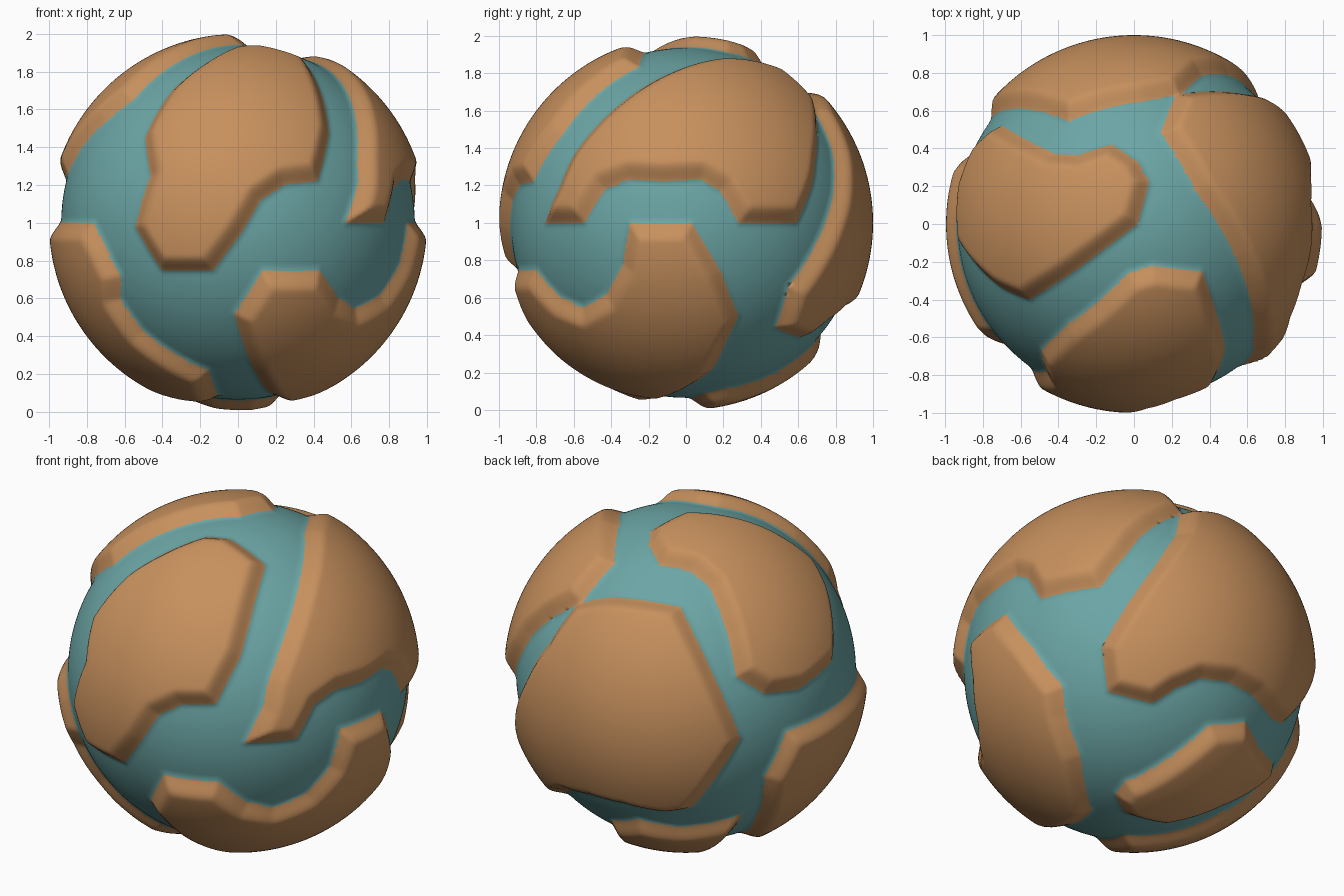
import bpy, bmesh, math
from mathutils import Vector
from mathutils.geometry import intersect_point_line

if "Cube" in bpy.data.objects:
    bpy.data.objects.remove(bpy.data.objects["Cube"])

OCEAN, LAND = 0.935, 1.0

# Viewing directions (azimuth, elevation, height offset) used to place outline points
VIEWS = {"front": (-90, 0, 1), "right": (0, 0, 1), "top": (-90, 90, 0), "under": (-90, -90, 0),
         "back_left": (125, 25, 0), "back_right": (52, -25, 0)}


def outline(view, *pts):
    """Project points seen in a view onto the unit sphere."""
    az, el, off = VIEWS[view]
    a, e = math.radians(az), math.radians(el)
    ca, sa, ce, se = math.cos(a), math.sin(a), math.cos(e), math.sin(e)
    right, up = Vector((-sa, ca, 0)), Vector((-ca * se, -sa * se, ce))
    toward = Vector((ca * ce, sa * ce, se))
    out = []
    for u, v in pts:
        v -= off
        w = math.sqrt(max(0.0, 0.94 ** 2 - u * u - v * v))
        out.append((right * u + up * v + toward * w).normalized())
    return out


# Landmass outlines
front_land = (
    outline("front", (-.40, .75), (-.13, .75), (.02, .95), (.12, 1.12), (.24, 1.2),
            (.42, 1.22), (.48, 1.47))
    + outline("top", (.42, -.42), (.36, -.25), (.10, -.22), (-.03, -.26), (-.2, -.42), (-.35, -.53))
    + outline("front", (-.49, 1.45), (-.46, 1.25), (-.54, .98)))

right_upper_land = (
    outline("right", (-.75, 1.0), (-.54, 1.0), (-.43, 1.18), (-.3, 1.23), (-.12, 1.22),
            (.08, 1.23), (.18, 1.17), (.28, 1.0), (.59, 1.0))
    + outline("back_right", (-.07, .58))
    + outline("top", (.55, .69), (.42, .70), (.22, .68), (.14, .48), (.33, .17), (.5, -.1),
              (.6, -.35), (.63, -.6))
    + outline("front", (.63, 1.2)))

right_lower_land = (
    outline("front", (-.02, .52), (.13, .75), (.43, .75), (.53, .6), (.62, .55), (.75, .62), (.85, .78))
    + outline("right", (-.3, 1.0), (.03, 1.0), (.18, .75), (.28, .5), (.22, .38))
    + outline("back_right", (-.31, -.53), (-.23, -.81))
    + outline("front", (.15, .12), (.05, .3)))

back_land = (
    outline("back_right", (.2, .70), (.09, .52), (-.205, .05), (-.17, -.195), (.08, -.255),
            (.2, -.17), (.335, -.11), (.5, -.12), (.63, -.18), (.74, -.29))
    + outline("back_left", (.03, -.75), (.18, -.56), (.30, -.37), (.135, .01), (-.03, .35),
              (-.41, .405), (-.59, .37)))

top_left_land = (
    outline("top", (-.7, .52), (-.6, .46), (-.42, .37), (-.3, .36), (-.12, .42), (.02, .33),
            (.08, .22), (.02, 0), (-.3, -.24), (-.55, -.4))
    + outline("front", (-.7, 1.53), (-.82, 1.4))
    + outline("back_left", (.8, .055), (.62, -.10), (.43, -.125)))

left_lower_land = (
    outline("front", (-.76, 1.0), (-.7, .88), (-.62, .72), (-.62, .6), (-.5, .43), (-.35, .32), (-.15, .22))
    + outline("under", (-.1, .2), (-.3, .05), (-.48, -.15))
    + outline("back_left", (.43, -.58), (.55, -.33), (.81, -.2)))

bottom_land = (
    outline("back_right", (-.06, -.665), (.01, -.64), (.39, -.36), (.595, -.325), (.675, -.45), (.77, -.52))
    + outline("under", (-.38, -.25), (-.15, -.06), (.08, -.02), (.22, -.1)))


class Patch:
    def __init__(self, pts):
        self.c = sum(pts, Vector()).normalized()
        self.t = self.c.orthogonal().normalized()
        self.b = self.c.cross(self.t)
        self.reach = min(p.dot(self.c) for p in pts)
        self.reach = math.cos(min(1.45, math.acos(self.reach) + 0.12))
        # split edges so they follow the sphere
        self.pts = []
        for p, q in zip(pts, pts[1:] + pts[:1]):
            n = max(1, math.ceil((q - p).length / 0.25))
            self.pts += [p.lerp(q, i / n).normalized() for i in range(n)]
        self.flat = [self.plane(p) for p in self.pts]

    def plane(self, p):
        k = p.dot(self.c)
        return p.dot(self.t) / k, p.dot(self.b) / k

    def inside(self, p):
        if p.dot(self.c) < self.reach:
            return False
        x, y = self.plane(p)
        hit = False
        x0, y0 = self.flat[-1]
        for x1, y1 in self.flat:
            if (y0 > y) != (y1 > y) and x < x0 + (y - y0) * (x1 - x0) / (y1 - y0):
                hit = not hit
            x0, y0 = x1, y1
        return hit

    def nearest(self, p):
        """Signed distance (positive on land) and closest shore point."""
        best, where = 9.0, None
        a = self.pts[-1]
        for b in self.pts:
            if (p - a).length_squared < 0.5 * 0.5 or best == 9.0:
                q, f = intersect_point_line(p, a, b)
                q = a if f < 0 else b if f > 1 else q
                d = (p - q).length_squared
                if d < best:
                    best, where = d, q
            a = b
        d = math.sqrt(best)
        return (d if self.inside(p) else -d), where


patches = [Patch(p) for p in (front_land, right_upper_land, right_lower_land, back_land,
                              top_left_land, left_lower_land, bottom_land)]


def material(name, rgb):
    m = bpy.data.materials.new(name)
    m.diffuse_color = (*rgb, 1)
    m.use_nodes = True
    m.node_tree.nodes["Principled BSDF"].inputs["Base Color"].default_value = m.diffuse_color
    return m


# Globe: fine sphere, vertices snapped to the shores, land raised
bm = bmesh.new()
bmesh.ops.create_icosphere(bm, subdivisions=7, radius=1)
if len(bm.verts) < 30000:
    bmesh.ops.subdivide_edges(bm, edges=bm.edges, cuts=1, use_grid_fill=True)

for v in bm.verts:
    p = v.co.normalized()
    depth, shore = -9.0, None
    for patch in patches:
        if p.dot(patch.c) > patch.reach:
            d, q = patch.nearest(p)
            if d > depth:
                depth, shore = d, q
    if abs(depth) < 0.008:
        p, depth = shore.normalized(), 0.0
    s = min(1.0, max(0.0, (depth + 0.025) / 0.125))
    v.co = p * (OCEAN + (LAND - OCEAN) * s * s * (3 - 2 * s))

# Colour faces by whether their middle lies on land
for f in bm.faces:
    f.smooth = True
    p = f.calc_center_median().normalized()
    f.material_index = int(any(patch.inside(p) for patch in patches))

mesh = bpy.data.meshes.new("globe")
bm.to_mesh(mesh)
bm.free()
mesh.materials.append(material("sea_teal", (0.15, 0.38, 0.38)))
mesh.materials.append(material("land_tan", (0.57, 0.28, 0.11)))
globe = bpy.data.objects.new("globe", mesh)
globe.location = (0, 0, 1)
bpy.context.collection.objects.link(globe)
